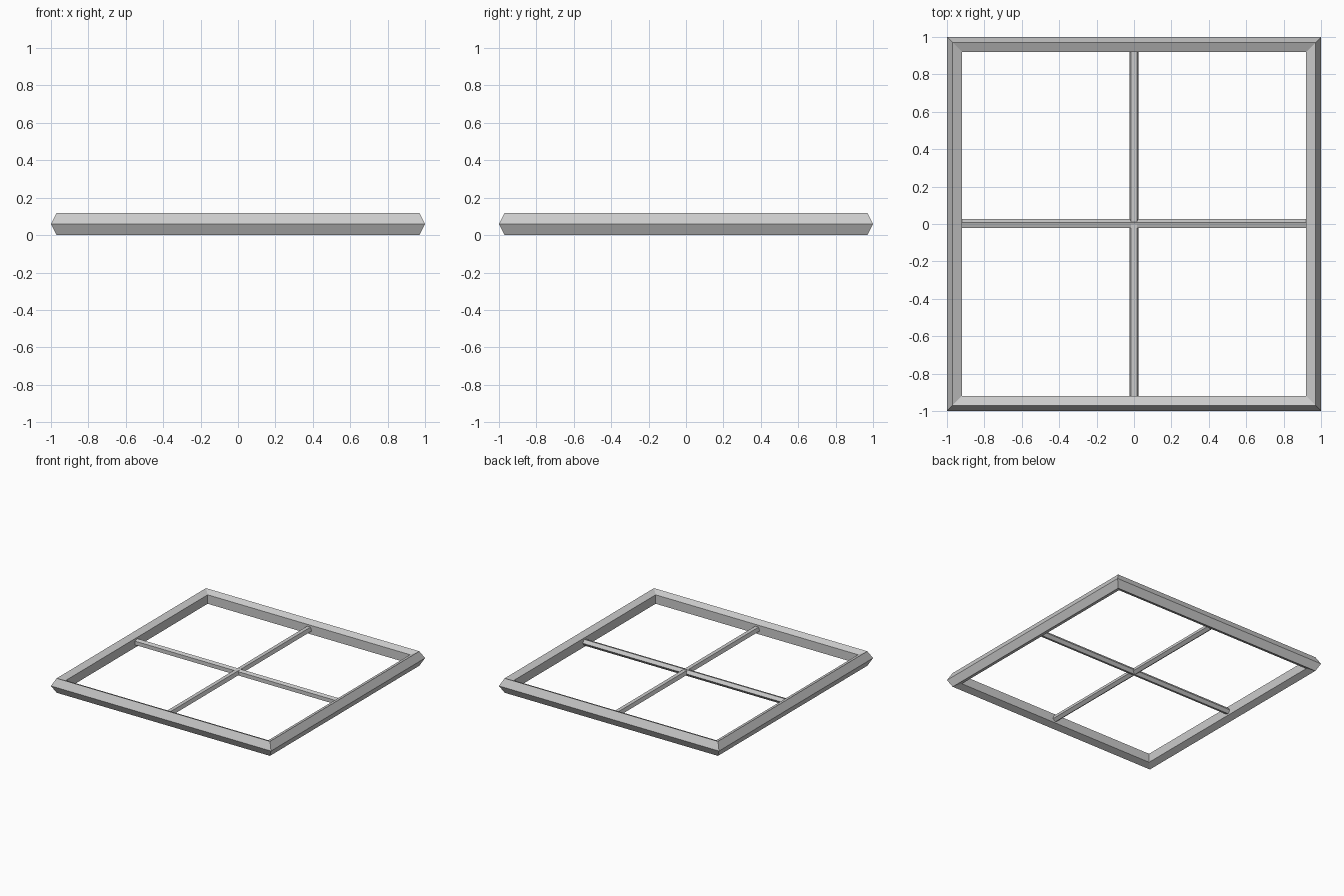
import bpy
from math import pi, sin, sqrt

if "Cube" in bpy.data.objects:
    bpy.data.objects.remove(bpy.data.objects["Cube"])

TUBE = 0.0626                        # frame tube radius, five-sided
MID_Z = TUBE * sin(2 * pi / 5)       # puts the underside on z = 0
BAR_R = 0.0265
BAR_LEN = 1.88                       # ends buried inside the frame

# Mitred square frame: a four-segment ring with a pentagonal section
bpy.ops.mesh.primitive_torus_add(
    major_segments=4, minor_segments=5,
    major_radius=sqrt(2) - TUBE, minor_radius=TUBE,
    location=(0, 0, MID_Z), rotation=(0, 0, pi / 4))
frame = bpy.context.object
frame.name = "window_frame"
bpy.ops.object.shade_flat()


def glazing_bar(name, rotation):
    bpy.ops.mesh.primitive_cylinder_add(
        vertices=5, radius=BAR_R, depth=BAR_LEN,
        location=(0, 0, MID_Z), rotation=rotation)
    bpy.context.object.name = name


# Crossing glazing bars: one pointing its edge to +y, one pointing it down
glazing_bar("cross_bar_x", (0, pi / 2, 0))
glazing_bar("cross_bar_y", (-pi / 2, 0, 0))
